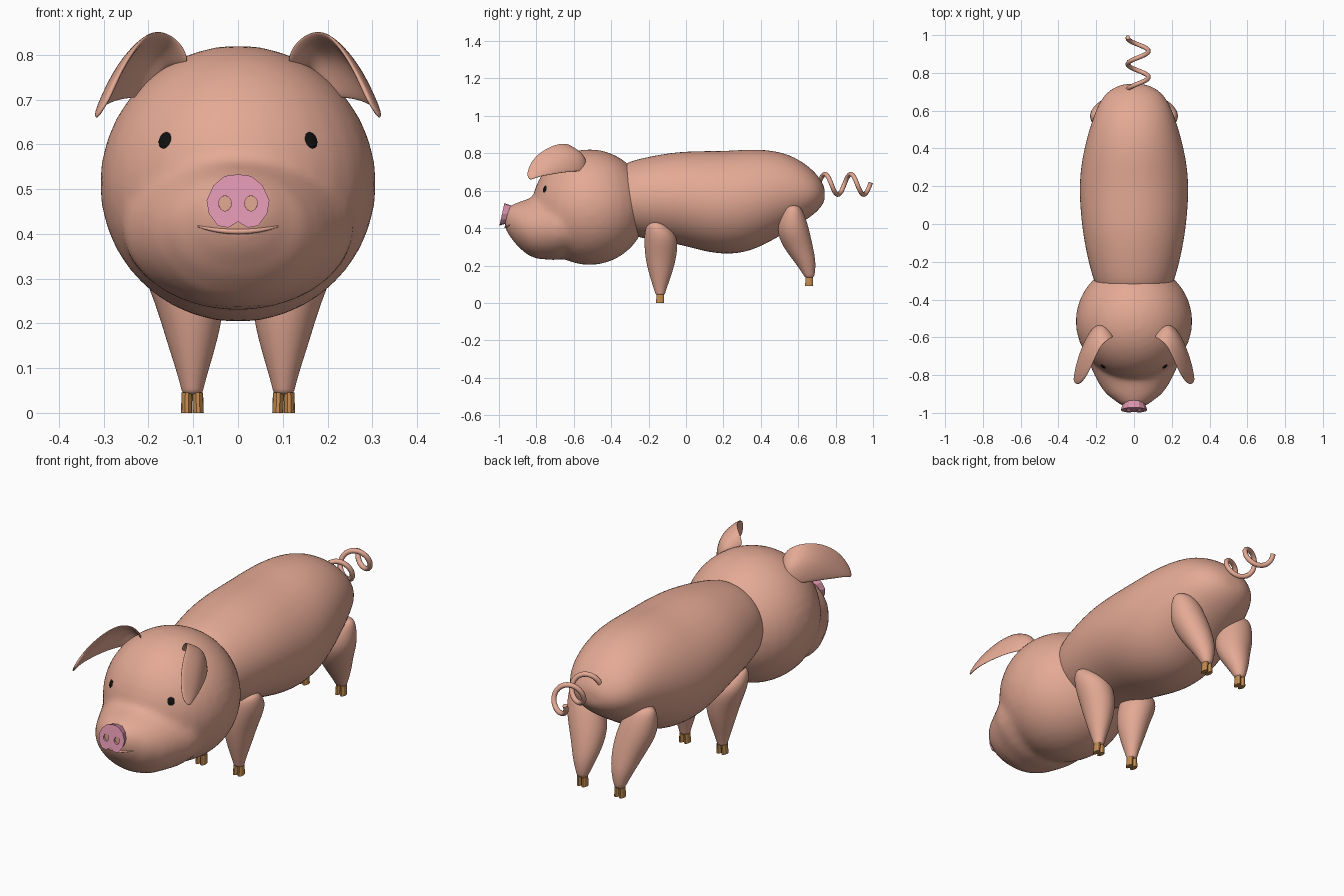
import bpy, bmesh, math
from mathutils import Vector, Matrix

if "Cube" in bpy.data.objects:
    bpy.data.objects.remove(bpy.data.objects["Cube"])

def mat(name, c):
    m = bpy.data.materials.new(name)
    m.diffuse_color = (*c, 1)
    m.use_nodes = True
    m.node_tree.nodes["Principled BSDF"].inputs["Base Color"].default_value = m.diffuse_color
    return m

SKIN = mat("skin", (0.78, 0.40, 0.30))
PINK = mat("snout_pink", (0.72, 0.30, 0.42))
BLACK = mat("eye_black", (0.005, 0.005, 0.005))
HORN = mat("hoof_brown", (0.55, 0.26, 0.08))

def make(name, bm, m, smooth=True):
    bmesh.ops.recalc_face_normals(bm, faces=bm.faces)
    me = bpy.data.meshes.new(name)
    bm.to_mesh(me)
    bm.free()
    me.polygons.foreach_set("use_smooth", [smooth] * len(me.polygons))
    me.materials.append(m)
    ob = bpy.data.objects.new(name, me)
    bpy.context.collection.objects.link(ob)
    return ob

def loft(bm, rings, n=20):
    """rings: (centre, half axis a, half axis b)"""
    prev = first = None
    for c, a, b in rings:
        row = [bm.verts.new(Vector(c) + Vector(a) * math.cos(2 * math.pi * i / n)
                            + Vector(b) * math.sin(2 * math.pi * i / n)) for i in range(n)]
        if prev:
            for i in range(n):
                bm.faces.new((prev[i], prev[(i + 1) % n], row[(i + 1) % n], row[i]))
        first, prev = first or row, row
    bm.faces.new(first)
    bm.faces.new(prev)

def along_y(profile):
    """(y, top, bottom, half width) -> rings"""
    return [((0, y, (t + b) / 2), (w, 0, 0), (0, 0, (t - b) / 2)) for y, t, b, w in profile]

def along_z(profile):
    """(z, y, x, rx, ry) -> rings"""
    return [((x, y, z), (rx, 0, 0), (0, ry, 0)) for z, y, x, rx, ry in profile]

def subsurf(ob, lv=2):
    md = ob.modifiers.new("subsurf", 'SUBSURF')
    md.levels = md.render_levels = lv

def mirror(ob):
    ob.modifiers.new("mirror", 'MIRROR')

# body
bm = bmesh.new()
loft(bm, along_y([
    (-.36, .72, .40, .18), (-.32, .755, .365, .21), (-.2, .785, .335, .245), (-.05, .812, .315, .275),
    (.1, .816, .27, .29), (.22, .816, .255, .293), (.34, .826, .27, .28), (.46, .82, .33, .252),
    (.56, .793, .39, .22), (.64, .745, .44, .188), (.7, .69, .485, .145), (.735, .635, .53, .08),
    (.742, .60, .56, .03)]))
subsurf(make("body", bm, SKIN))

# head: skull sphere fused with a muzzle
HC = Vector((0, -.515, .512))
bm = bmesh.new()
bmesh.ops.create_uvsphere(bm, u_segments=32, v_segments=20, radius=.309, matrix=Matrix.Translation(HC))
loft(bm, along_y([
    (-.55, .60, .25, .27), (-.7, .60, .228, .257), (-.8, .575, .236, .21), (-.85, .555, .258, .185),
    (-.9, .538, .302, .148), (-.945, .518, .358, .09), (-.968, .49, .40, .05)]), 28)
head = make("head", bm, SKIN)
md = head.modifiers.new("fuse", 'REMESH')
md.mode, md.voxel_size, md.use_smooth_shade = 'VOXEL', .016, True
md = head.modifiers.new("soften", 'SMOOTH')
md.factor, md.iterations = .5, 8

# mouth crease laid on the muzzle surface
deps = bpy.context.evaluated_depsgraph_get()
deps.update()
cu = bpy.data.curves.new("mouth", 'CURVE')
cu.dimensions, cu.bevel_depth, cu.bevel_resolution = '3D', .006, 2
sp = cu.splines.new('POLY')
pts = []
for i in range(15):
    u = -1 + i / 7
    x, z = .09 * u, .405 + .012 * u * u
    hit, loc, _, _ = head.ray_cast((x, -1.5, z), (0, 1, 0), depsgraph=deps)
    pts.append((x, loc.y if hit else -.94, z, math.sqrt(max(.1, 1 - u * u))))
sp.points.add(len(pts) - 1)
for p, (x, y, z, r) in zip(sp.points, pts):
    p.co, p.radius = (x, y, z, 1), r
cu.materials.append(SKIN)
bpy.context.collection.objects.link(bpy.data.objects.new("mouth", cu))

# snout disc: flared, tilted, notched at the bottom, with two nostril holes
half = [(0, .533), (.03, .529), (.055, .508), (.07, .475), (.065, .445), (.045, .418), (.022, .414), (0, .427)]
outline = half + [(-x, z) for x, z in half[-2:0:-1]]
bm = bmesh.new()
back, front = [], []
for x, z in outline:
    tilt = (z - .47) * .22
    back.append(bm.verts.new((x * .8, -.945 + tilt, .47 + (z - .47) * .8)))
    front.append(bm.verts.new((x, -.985 + tilt, z)))
n = len(outline)
for i in range(n):
    bm.faces.new((back[i], back[(i + 1) % n], front[(i + 1) % n], front[i]))
bm.faces.new(front)
bm.faces.new(back)
snout = make("snout", bm, PINK, False)
bm = bmesh.new()
for s in (-1, 1):
    loft(bm, [((s * .029, y, .468), (.014, 0, 0), (0, 0, .017)) for y in (-1.05, -.9)], 16)
cut = make("nostril_cutter", bm, SKIN, False)
cut.hide_render = True
cut.hide_viewport = True
md = snout.modifiers.new("nostrils", 'BOOLEAN')
md.operation, md.object = 'DIFFERENCE', cut
# skin floor inside the nostrils
bm = bmesh.new()
loft(bm, [((.029, y, .468), (.0139, 0, 0), (0, 0, .0169)) for y in (-.978, -.955)], 16)
mirror(make("nostril_floor", bm, SKIN, False))

# eyes
nrm = Vector((.158, -.232, .094)).normalized()
bm = bmesh.new()
bmesh.ops.create_uvsphere(bm, u_segments=20, v_segments=12, radius=1, matrix=(
    Matrix.Translation(HC + nrm * .303) @ nrm.to_track_quat('-Y', 'Z').to_matrix().to_4x4()
    @ Matrix.Diagonal((.018, .008, .021, 1))))
mirror(make("eyes", bm, BLACK))

# ears: cupped sheet, columns run inner edge -> middle -> outer edge
rows = [[(.10, -.60, .765), (.165, -.53, .785), (.195, -.535, .705)],
        [(.12, -.605, .83), (.205, -.55, .82), (.235, -.57, .70)],
        [(.175, -.64, .862), (.25, -.63, .80), (.275, -.65, .695)],
        [(.215, -.74, .838), (.275, -.71, .77), (.305, -.74, .68)],
        [(.26, -.825, .77), (.29, -.80, .725), (.318, -.80, .67)],
        [(.292, -.85, .695), (.305, -.85, .675), (.32, -.835, .652)]]
bm = bmesh.new()
grid = [[bm.verts.new(p) for p in r] for r in rows]
for a, b in zip(grid, grid[1:]):
    for i in range(2):
        bm.faces.new((a[i], a[i + 1], b[i + 1], b[i]))
ear = make("ears", bm, SKIN)
md = ear.modifiers.new("thickness", 'SOLIDIFY')
md.thickness, md.offset = .014, 0
subsurf(ear, 3)
mirror(ear)

# legs and cloven hooves
legs = {
    "front": [(.435, -.16, .165, .045, .03), (.41, -.155, .155, .07, .062), (.35, -.132, .135, .095, .093),
              (.25, -.135, .107, .08, .086), (.17, -.136, .103, .06, .066), (.10, -.138, .102, .038, .043),
              (.055, -.138, .102, .025, .027), (.04, -.137, .102, .023, .024)],
    "hind": [(.525, .572, .175, .045, .03), (.485, .572, .16, .075, .06), (.39, .57, .137, .097, .09),
             (.3, .598, .112, .08, .082), (.22, .637, .104, .057, .058), (.16, .656, .102, .033, .034),
             (.13, .66, .102, .023, .023)]}
for name, prof in legs.items():
    bm = bmesh.new()
    loft(bm, along_z(prof))
    leg = make(name + "_legs", bm, SKIN)
    subsurf(leg)
    mirror(leg)
    z, y, x = prof[-1][:3]
    bm = bmesh.new()
    for s in (-1, 1):
        loft(bm, along_z([(z + .006, y, x + s * .012, .012, .021),
                          (z - .04, y - .002, x + s * .013, .0125, .023)]), 10)
    mirror(make(name + "_hooves", bm, HORN, False))

# curly tail
cu = bpy.data.curves.new("tail", 'CURVE')
cu.dimensions, cu.bevel_depth, cu.bevel_resolution, cu.use_fill_caps = '3D', .012, 3, True
sp = cu.splines.new('POLY')
N = 72
sp.points.add(N)
for i, p in enumerate(sp.points):
    y = .712 + .276 * i / N
    a = 2 * math.pi * (y - .743) / .138
    p.co = (.022 + .055 * math.sin(a), y, .634 + .055 * math.cos(a), 1)
sp.use_smooth = True
cu.materials.append(SKIN)
bpy.context.collection.objects.link(bpy.data.objects.new("tail", cu))
